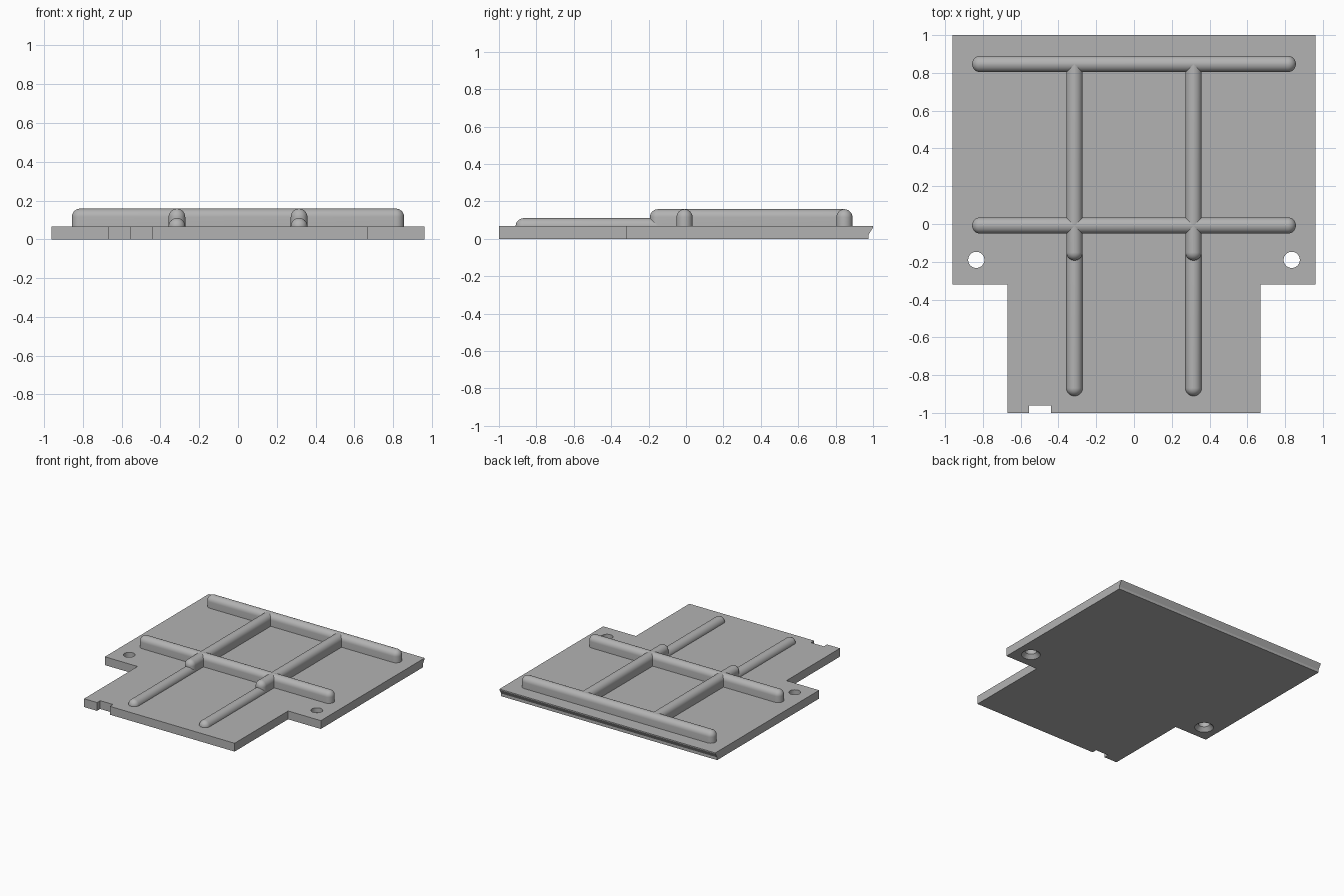
import bpy, bmesh
from math import pi, sin, cos

if "Cube" in bpy.data.objects:
    bpy.data.objects.remove(bpy.data.objects["Cube"])

GREY = (0.45, 0.45, 0.45, 1)
grey = bpy.data.materials.new("plain grey")
grey.use_nodes = True
grey.diffuse_color = GREY
grey.node_tree.nodes["Principled BSDF"].inputs["Base Color"].default_value = GREY

TOP = 0.067      # plate thickness
RIB_R = 0.043    # rib half width


def add_object(name, bm):
    bmesh.ops.recalc_face_normals(bm, faces=bm.faces)
    mesh = bpy.data.meshes.new(name)
    bm.to_mesh(mesh)
    bm.free()
    mesh.materials.append(grey)
    obj = bpy.data.objects.new(name, mesh)
    bpy.context.collection.objects.link(obj)
    return obj


def loft(name, rings):
    """Skin a stack of equal-length closed rings and cap both ends."""
    bm = bmesh.new()
    rows = [[bm.verts.new(p) for p in ring] for ring in rings]
    n = len(rows[0])
    for low, high in zip(rows, rows[1:]):
        for i in range(n):
            j = (i + 1) % n
            bm.faces.new((low[i], low[j], high[j], high[i]))
    bm.faces.new(rows[0][::-1])
    bm.faces.new(rows[-1])
    bmesh.ops.remove_doubles(bm, verts=bm.verts, dist=1e-5)
    return add_object(name, bm)


def box(name, x0, x1, y0, y1):
    outline = [(x0, y0), (x1, y0), (x1, y1), (x0, y1)]
    return loft(name, [[(x, y, z) for x, y in outline] for z in (-0.1, 0.2)])


def revolve(name, x, y, profile, n=32):
    return loft(name, [[(x + r * cos(2 * pi * i / n), y + r * sin(2 * pi * i / n), z)
                        for i in range(n)] for r, z in profile])


def rib(name, start, end, height, along_x):
    """Straight-sided bar with a rounded top and domed ends."""
    spring = height - RIB_R
    levels = [(RIB_R, TOP - 0.01), (RIB_R, spring + 0.0005)]
    levels += [(RIB_R * cos(k * pi / 16), spring + RIB_R * sin(k * pi / 16)) for k in range(1, 8)]
    levels.append((0.002, height))
    rings = []
    for r, z in levels:
        ring = []
        for base, (cx, cy) in ((-pi / 2, end), (pi / 2, start)):
            turn = base if along_x else base + pi / 2
            for k in range(17):
                a = turn + k * pi / 16
                ring.append((cx + r * cos(a), cy + r * sin(a), z))
        rings.append(ring)
    obj = loft(name, rings)
    smooth(obj)


def smooth(obj):
    bpy.ops.object.select_all(action="DESELECT")
    obj.select_set(True)
    bpy.context.view_layer.objects.active = obj
    bpy.ops.object.shade_smooth_by_angle(angle=pi / 6)


# Base plate: side profile with undercut back edge, swept across the width
side = [(-1, 0), (0.976, 0), (0.976, 0.022), (1, 0.06), (1, TOP), (-1, TOP)]
plate = loft("base_plate", [[(x, y, z) for y, z in side] for x in (-0.961, 0.961)])

# Cutters: stepped front corners, front notch, countersunk holes
cutters = [box("notch_cutter", -0.555, -0.44, -1.1, -0.96)]
for s, label in ((1, "left"), (-1, "right")):
    x0, x1 = sorted((s * 0.67, s * 1.1))
    cutters.append(box(label + "_corner_cutter", x0, x1, -1.1, -0.32))
    cutters.append(revolve(label + "_hole_cutter", s * 0.835, -0.19,
                           [(0.07, -0.05), (0.07, 0), (0.043, 0.03), (0.043, 0.2)]))

bpy.context.view_layer.objects.active = plate
for cutter in cutters:
    mod = plate.modifiers.new(cutter.name, "BOOLEAN")
    mod.operation = "DIFFERENCE"
    mod.solver = "EXACT"
    mod.object = cutter
    bpy.ops.object.modifier_apply(modifier=mod.name)
    bpy.data.objects.remove(cutter)
smooth(plate)

# Cross ribs
X_END = 0.857 - RIB_R
for name, y in (("back_cross_rib", 0.847), ("middle_cross_rib", -0.008)):
    rib(name, (-X_END, y), (X_END, y), 0.158, True)

# Lengthwise ribs: tall rear section, low front section
for s, label in ((1, "left"), (-1, "right")):
    x = s * 0.315
    rib(label + "_long_rib", (x, -0.15), (x, 0.84), 0.158, False)
    rib(label + "_low_rib", (x, -0.868), (x, -0.1), 0.11, False)
